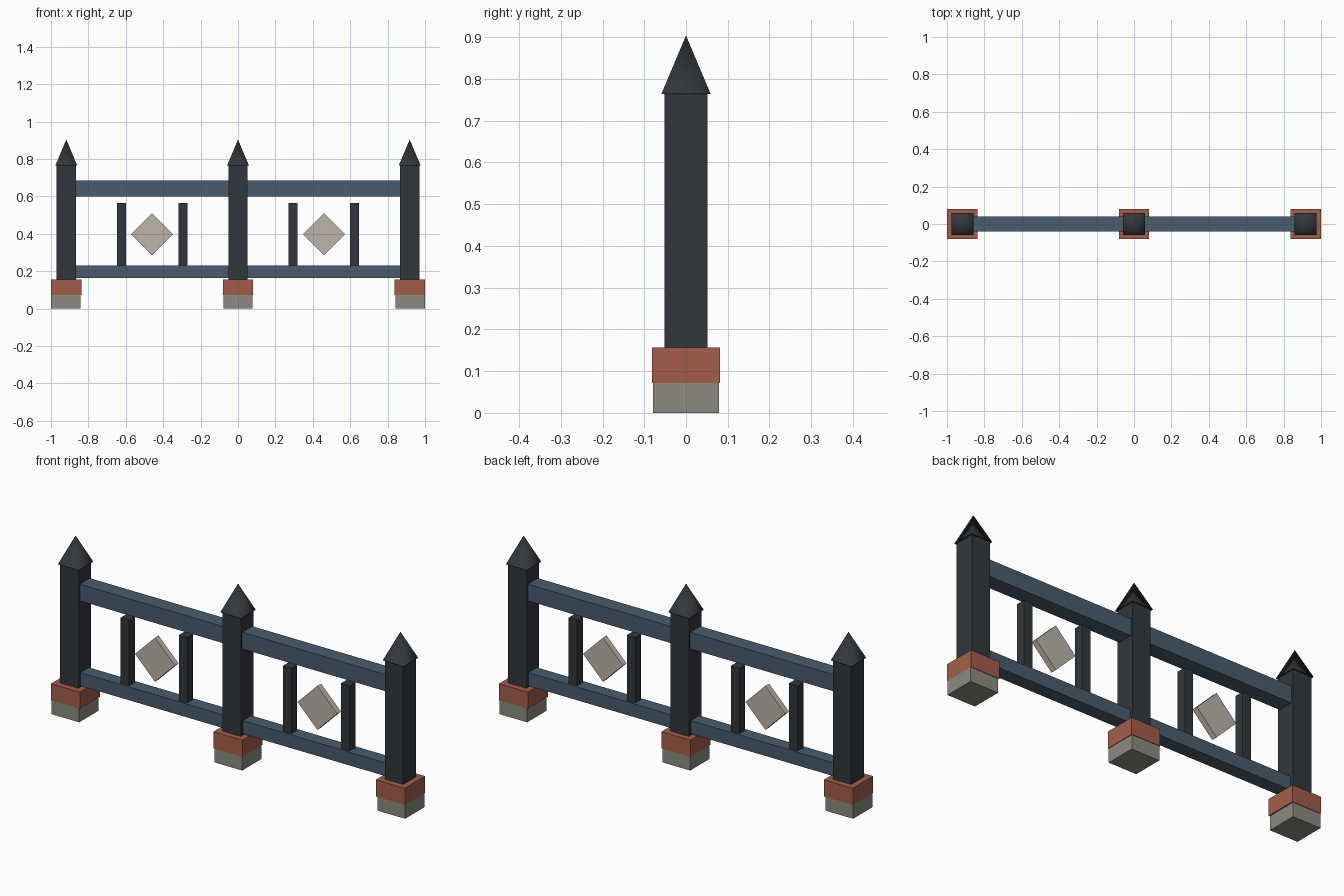
import bpy
from math import pi, sqrt

if "Cube" in bpy.data.objects:
    bpy.data.objects.remove(bpy.data.objects["Cube"])


def material(name, rgb):
    m = bpy.data.materials.new(name)
    m.diffuse_color = [(c / 255) ** 2.2 for c in rgb] + [1]
    m.use_nodes = True
    m.node_tree.nodes["Principled BSDF"].inputs["Base Color"].default_value = m.diffuse_color
    return m


IRON = material("dark_iron", (54, 58, 62))
BLUE = material("blue_steel", (74, 93, 109))
BRICK = material("brick", (162, 94, 75))
STONE = material("stone", (139, 137, 127))
PALE = material("pale_stone", (187, 179, 166))


def box(name, center, size, mat, turn=0):
    bpy.ops.mesh.primitive_cube_add(size=1, location=center, rotation=(0, turn, 0))
    ob = bpy.context.object
    ob.name = name
    ob.scale = size
    ob.data.materials.append(mat)
    return ob


def span(name, x, z0, z1, sx, sy, mat):
    return box(name, (x, 0, (z0 + z1) / 2), (sx, sy, z1 - z0), mat)


def spike(name, x, z0, z1, half, mat):
    bpy.ops.mesh.primitive_cone_add(vertices=4, radius1=half * sqrt(2), depth=z1 - z0,
                                    location=(x, 0, (z0 + z1) / 2), rotation=(0, 0, pi / 4))
    ob = bpy.context.object
    ob.name = name
    ob.data.materials.append(mat)
    # soft shading on the slopes, flat underside
    for p in ob.data.polygons:
        p.use_smooth = len(p.vertices) == 3
    for e in ob.data.edges:
        za, zb = (ob.data.vertices[i].co.z for i in e.vertices)
        e.use_edge_sharp = za < 0 and zb < 0


# Posts with footing, brick plinth and pointed cap
STEP = 0.918
for label, k in (("left", -1), ("middle", 0), ("right", 1)):
    x = k * STEP
    span(f"{label}_footing", k * 0.921, 0, 0.072, 0.157, 0.157, STONE)
    span(f"{label}_plinth", x, 0.072, 0.157, 0.163, 0.163, BRICK)
    span(f"{label}_post", x, 0.157, 0.765, 0.104, 0.104, IRON)
    spike(f"{label}_cap", x, 0.764, 0.904, 0.059, IRON)

# Two bays of rails, balusters and a diamond ornament
for label, s in (("left", -1), ("right", 1)):
    x = s * STEP / 2
    length = STEP - 0.1
    span(f"{label}_top_rail", x, 0.6, 0.685, length, 0.08, BLUE)
    span(f"{label}_bottom_rail", x, 0.163, 0.231, length, 0.068, BLUE)
    for n, d in (("outer", s), ("inner", -s)):
        span(f"{label}_{n}_baluster", x + d * 0.165, 0.23, 0.565, 0.048, 0.048, IRON)
    box(f"{label}_diamond", (x, 0, 0.398), (0.159, 0.03, 0.159), PALE, pi / 4)
